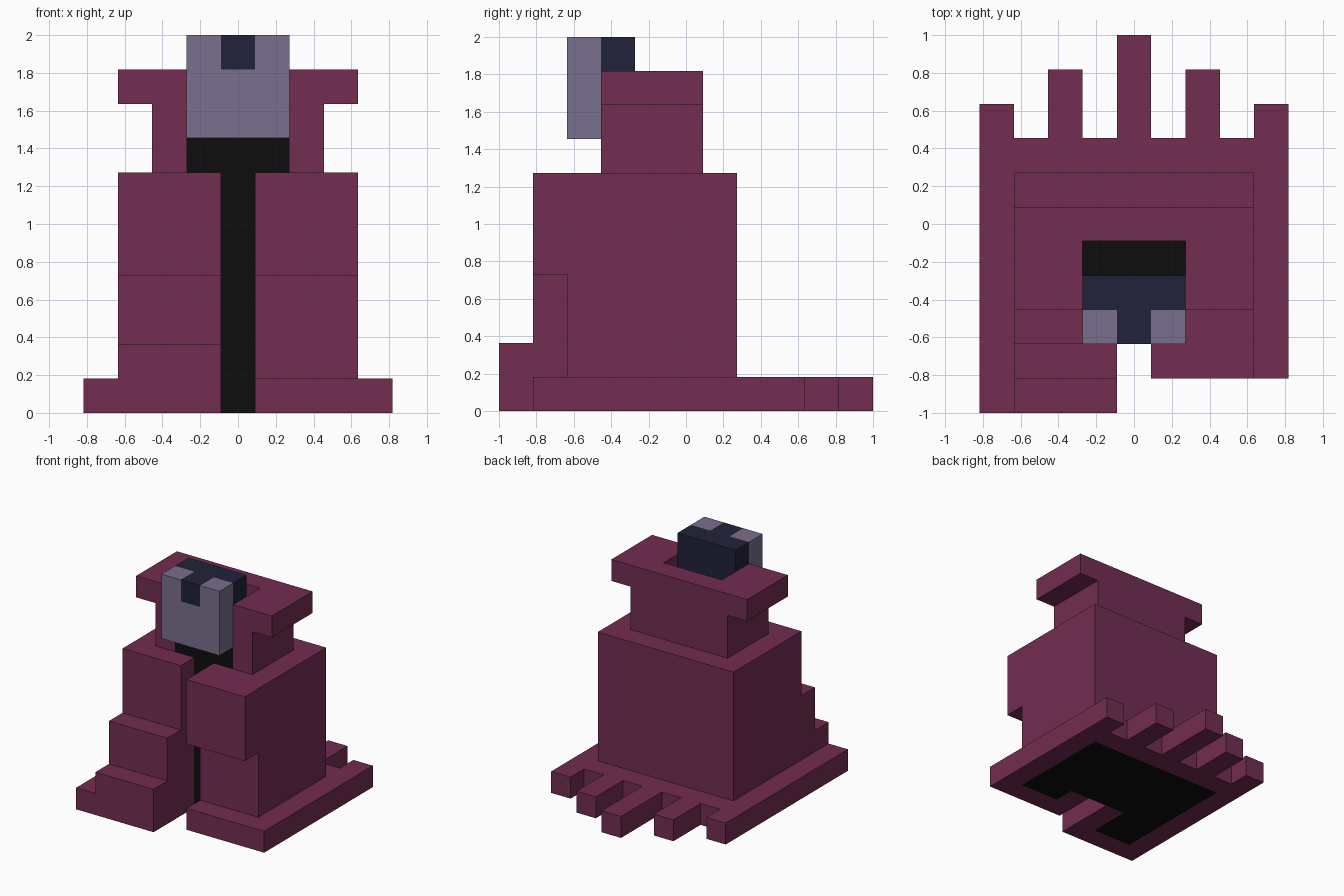
import bpy
import bmesh
from mathutils import Vector

cube = bpy.data.objects.get("Cube")
if cube:
    bpy.data.objects.remove(cube, do_unlink=True)

U = 2 / 11  # one block; every coordinate below is counted in blocks


def material(name, rgb):
    """Flat material from 0-255 sRGB values."""
    lin = [((c / 255 + 0.055) / 1.055) ** 2.4 if c > 10 else c / 255 / 12.92 for c in rgb]
    mat = bpy.data.materials.new(name)
    mat.use_nodes = True
    mat.diffuse_color = (*lin, 1)
    bsdf = next(n for n in mat.node_tree.nodes if n.type == 'BSDF_PRINCIPLED')
    bsdf.inputs["Base Color"].default_value = (*lin, 1)
    bsdf.inputs["Roughness"].default_value = 0.9
    return mat


PLUM = material("plum cloth", (115, 45, 82))
BLACK = material("black lining", (13, 13, 13))
GREY = material("grey lilac skin", (122, 111, 141))
NAVY = material("dark navy hair", (33, 34, 58))


def prism(name, outline, lo, hi, mat, axis="z"):
    """Extrude a flat outline: (x, y) along z, or (x, z) along y."""
    bm = bmesh.new()
    place = (lambda a, b: Vector((a, b, lo))) if axis == "z" else (lambda a, b: Vector((a, lo, b)))
    face = bm.faces.new([bm.verts.new(place(a, b) * U) for a, b in outline])
    grown = bmesh.ops.extrude_face_region(bm, geom=[face], use_keep_orig=True)["geom"]
    step = Vector((0, 0, hi - lo)) if axis == "z" else Vector((0, hi - lo, 0))
    bmesh.ops.translate(bm, vec=step * U, verts=[v for v in grown if isinstance(v, bmesh.types.BMVert)])
    bmesh.ops.recalc_face_normals(bm, faces=bm.faces)
    mesh = bpy.data.meshes.new(name)
    bm.to_mesh(mesh)
    bm.free()
    mesh.materials.append(mat)
    obj = bpy.data.objects.new(name, mesh)
    bpy.context.collection.objects.link(obj)
    return obj


def block(name, x, y, z, mat):
    return prism(name, [(x[0], y[0]), (x[1], y[0]), (x[1], y[1]), (x[0], y[1])], *z, mat)


def u_shape(half, back, front, inner, depth):
    """Plan of a block with a slot cut in from the front."""
    return [(-half, front), (-inner, front), (-inner, depth), (inner, depth),
            (inner, front), (half, front), (half, back), (-half, back)]


# Hem on the ground: open at the front, ragged strips at the back
strips = []
for x, tip in zip((-4, -2, 0, 2, 4), (3.5, 4.5, 5.5, 4.5, 3.5)):
    left = [(x - .5, 2.5)] if x > -4 else []
    right = [(x + .5, 2.5)] if x < 4 else []
    strips += left + [(x - .5, tip), (x + .5, tip)] + right
lining = [(.5, -2.5), (1.5, -2.5), (1.5, -3.5), (3.5, -3.5), (3.5, 1.5),
          (-3.5, 1.5), (-3.5, -4.5), (-1.5, -4.5), (-1.5, -2.5), (-.5, -2.5)]
prism("robe_hem", [(-.5, -5.5), (-4.5, -5.5)] + strips + [(4.5, -4.5), (.5, -4.5)] + lining,
      0, 1, PLUM)
prism("hem_lining", lining, 0, 1, BLACK)

# Robe body with the front slit, and its uneven front folds
prism("robe_body", u_shape(3.5, 1.5, -3.5, .5, -1.5), 1, 7, PLUM)
block("slit_lining", (-.5, .5), (-2.5, -1.5), (1, 7), BLACK)
block("right_fold_low", (-3.5, -.5), (-5.5, -4.5), (1, 2), PLUM)
block("right_fold_middle", (-3.5, -.5), (-4.5, -3.5), (1, 4), PLUM)
block("left_fold_upper", (.5, 3.5), (-4.5, -3.5), (4, 7), PLUM)

# Collar around the neck
prism("collar", u_shape(2.5, .5, -2.5, 1.5, -.5), 7, 9, PLUM)
prism("collar_rim", u_shape(3.5, .5, -2.5, 1.5, -.5), 9, 10, PLUM)
block("neck", (-1.5, 1.5), (-2.5, -.5), (7, 8), BLACK)

# Head
prism("face", [(-1.5, 8), (1.5, 8), (1.5, 11), (.5, 11), (.5, 10), (-.5, 10), (-.5, 11), (-1.5, 11)],
      -3.5, -2.5, GREY, axis="y")
block("hair_tuft", (-.5, .5), (-3.5, -2.5), (10, 11), NAVY)
block("hair_back", (-1.5, 1.5), (-2.5, -1.5), (8, 11), NAVY)
